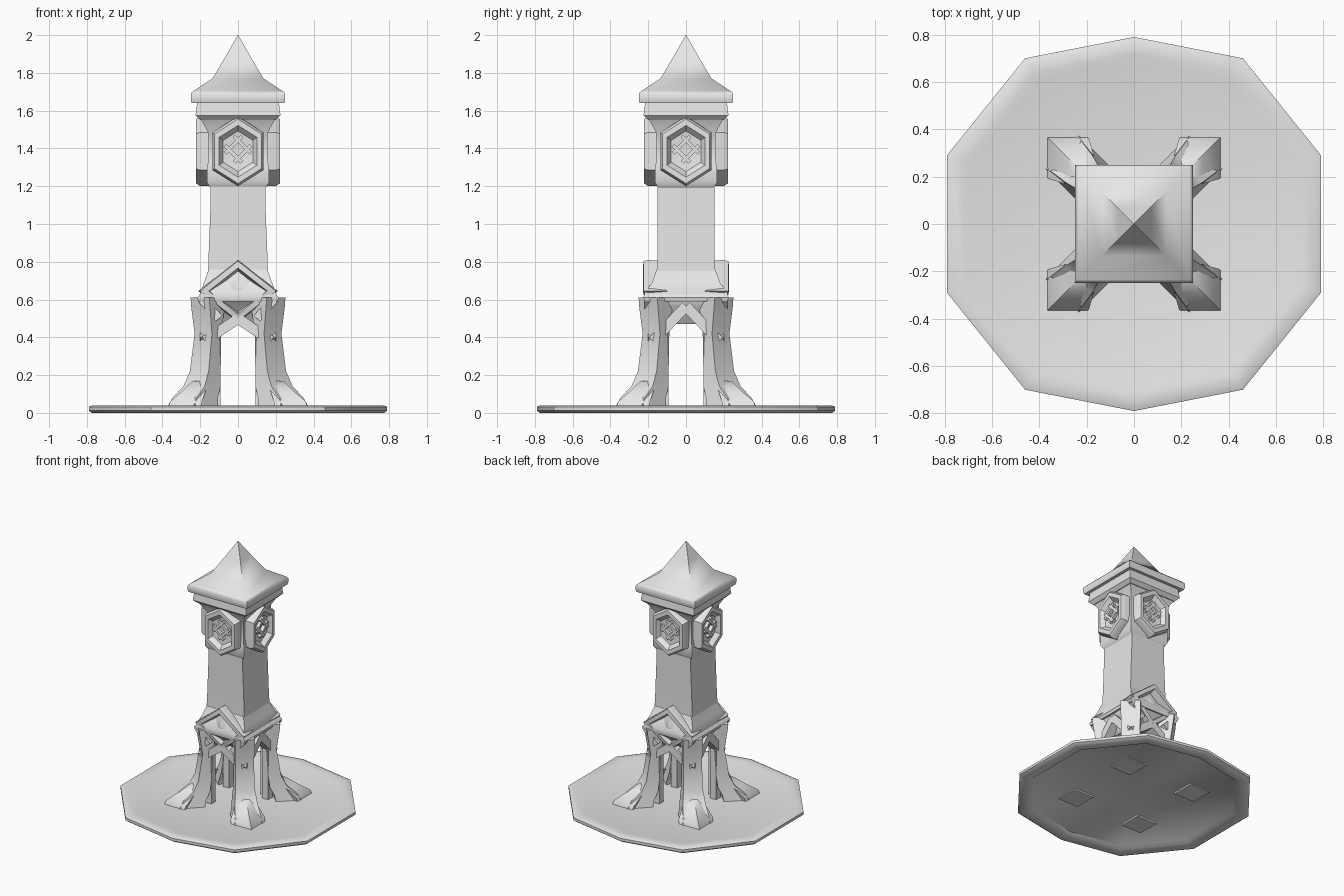
import bpy, bmesh, math
from mathutils import Matrix, Vector

cube = bpy.data.objects.get("Cube")
if cube:
    bpy.data.objects.remove(cube, do_unlink=True)

stone = bpy.data.materials.new("grey_stone")
stone.use_nodes = True
stone.diffuse_color = (0.8, 0.8, 0.8, 1)
stone.node_tree.nodes["Principled BSDF"].inputs["Base Color"].default_value = (0.8, 0.8, 0.8, 1)


def loft(name, rings, turn=0, angle=40):
    """Skin a stack of equal point rings, cap the ends and turn about z."""
    bm = bmesh.new()
    spin = Matrix.Rotation(math.radians(turn), 3, 'Z')
    loops = [[bm.verts.new(spin @ Vector(p)) for p in ring] for ring in rings]
    n = len(loops[0])
    for a, b in zip(loops, loops[1:]):
        for i in range(n):
            j = (i + 1) % n
            bm.faces.new((a[i], a[j], b[j], b[i]))
    bm.faces.new(loops[0][::-1])
    bm.faces.new(loops[-1])
    bmesh.ops.recalc_face_normals(bm, faces=bm.faces)
    mesh = bpy.data.meshes.new(name)
    bm.to_mesh(mesh)
    bm.free()
    mesh.materials.append(stone)
    obj = bpy.data.objects.new(name, mesh)
    bpy.context.collection.objects.link(obj)
    bpy.ops.object.select_all(action='DESELECT')
    obj.select_set(True)
    bpy.context.view_layer.objects.active = obj
    bpy.ops.object.shade_smooth_by_angle(angle=math.radians(angle))
    return obj


def rect(x0, x1, y0, y1, z):
    return [(x0, y0, z), (x1, y0, z), (x1, y1, z), (x0, y1, z)]


def block(hx, hy, z):
    return rect(-hx, hx, -hy, hy, z)


def bar(name, p, q, width, y0, y1, turn=0):
    """Straight bar between two (x, z) points, spanning depth y0 to y1."""
    p, q = Vector(p), Vector(q)
    d = (q - p).normalized() * width / 2
    side = Vector((-d.y, d.x))
    ring = [p + side, q + side, q - side, p - side]
    loft(name, [[(v.x, y, v.y) for v in ring] for y in (y0, y1)], turn)


def panel(name, outline, zc, steps, tuck=0, turn=0):
    """Framed panel facing -y, made from (scale, depth) steps of an outline."""
    rings = [[(x * s, -(d + tuck * min(z * s, 0)), zc + z * s) for x, z in outline]
             for s, d in steps]
    loft(name, rings, turn)


# Ten-sided base with raised rim and hollow underside
quarter = [(0.79, 0.29), (0.46, 0.70)]
rim = quarter + [(0, 0.79)] + [(-x, y) for x, y in quarter[::-1]]
rim += [(-x, -y) for x, y in rim]
base_steps = [(0.05, 0.022), (0.86, 0.022), (0.89, 0.002), (0.98, 0), (1, 0.012),
              (1, 0.032), (0.975, 0.04), (0.91, 0.04), (0.87, 0.032), (0.05, 0.036)]
loft("base", [[(x * s, y * s, z) for x, y in rim] for s, z in base_steps])

# Four diagonal legs with spreading feet
leg_steps = [(0.25, 0.43, 0.10, 0.03), (0.24, 0.40, 0.09, 0.08), (0.21, 0.33, 0.08, 0.14),
             (0.20, 0.29, 0.07, 0.22), (0.19, 0.26, 0.065, 0.42), (0.17, 0.28, 0.07, 0.56),
             (0.15, 0.285, 0.07, 0.61)]
for k in range(4):
    turn = 45 + 90 * k
    loft("leg", [rect(a, b, -w, w, z) for a, b, w, z in leg_steps], turn, 50)
    loft("foot", [rect(0.20, 0.37, 0.20, 0.37, 0.012),
                  rect(0.19, 0.36, 0.19, 0.36, 0.06),
                  rect(0.17, 0.29, 0.17, 0.29, 0.12),
                  rect(0.16, 0.24, 0.16, 0.24, 0.17)], 90 * k, 50)
    # Slim shafts and pointed arches between legs
    for s in (-1, 1):
        bar("arch_rib", (s * 0.175, 0.38), (0, 0.565 if k % 2 else 0.50), 0.055, -0.20, -0.13, 90 * k)
        bar("leg_shaft", (s * 0.12, 0.04), (s * 0.12, 0.42), 0.055, -0.19, -0.14, 90 * k)

# Transition block and square column
loft("arch_block", [block(0.12, 0.13, 0.47), block(0.18, 0.18, 0.56), block(0.20, 0.22, 0.60),
                    block(0.20, 0.22, 0.635), block(0.18, 0.18, 0.69), block(0.155, 0.155, 0.76)])
loft("side_band", [block(0.21, 0.22, 0.59), block(0.215, 0.225, 0.61), block(0.20, 0.22, 0.63)])
loft("column", [block(0.16, 0.155, 0.70), block(0.155, 0.15, 0.85),
                block(0.145, 0.15, 1.1), block(0.145, 0.15, 1.24)])

# Diamond gables on front and back
diamond = [(0.21, 0), (0, 0.165), (-0.21, 0), (0, -0.165)]
gable_steps = [(0.95, 0.10), (1, 0.20), (0.96, 0.225), (0.74, 0.228), (0.64, 0.175), (0.12, 0.21)]
for turn in (0, 180):
    panel("diamond_gable", diamond, 0.645, gable_steps, 0.2, turn)
    for s in (-1, 1):
        bar("gable_brace", (s * 0.10, 0.50), (s * 0.19, 0.60), 0.045, -0.22, -0.14, turn)

# Upper chamber and cornice
loft("chamber", [block(0.145, 0.145, 1.19), block(0.165, 0.165, 1.22), block(0.165, 0.165, 1.30),
                 block(0.155, 0.155, 1.34), block(0.155, 0.155, 1.48), block(0.20, 0.20, 1.56)])
loft("cornice", [block(0.20, 0.20, 1.55), block(0.225, 0.225, 1.575),
                 block(0.22, 0.22, 1.61), block(0.215, 0.215, 1.66)])

# Six-sided windows with crossed lattice, one on each face
hexagon = [(0.135, 0.10), (0, 0.185), (-0.135, 0.10), (-0.135, -0.10), (0, -0.185), (0.135, -0.10)]
window_steps = [(1, 0.13), (1, 0.20), (0.92, 0.222), (0.74, 0.222), (0.58, 0.19), (0.1, 0.18)]
for k in range(4):
    panel("window", hexagon, 1.385, window_steps, 0, 90 * k)
    for s in (-1, 1):
        for off in (-0.024, 0.024):
            bar("lattice", (off - 0.045, 1.395 - s * (0.045 + off)),
                (off + 0.045, 1.395 + s * (0.045 - off)), 0.02, -0.208, -0.17, 90 * k)

# Flared pyramid roof with thick eaves
roof_steps = [(0.215, 1.645), (0.245, 1.64), (0.25, 1.655), (0.25, 1.69), (0.235, 1.705),
              (0.135, 1.77), (0.07, 1.88), (0.001, 2.0)]
loft("roof", [block(h, h, z) for h, z in roof_steps], 0, 50)
